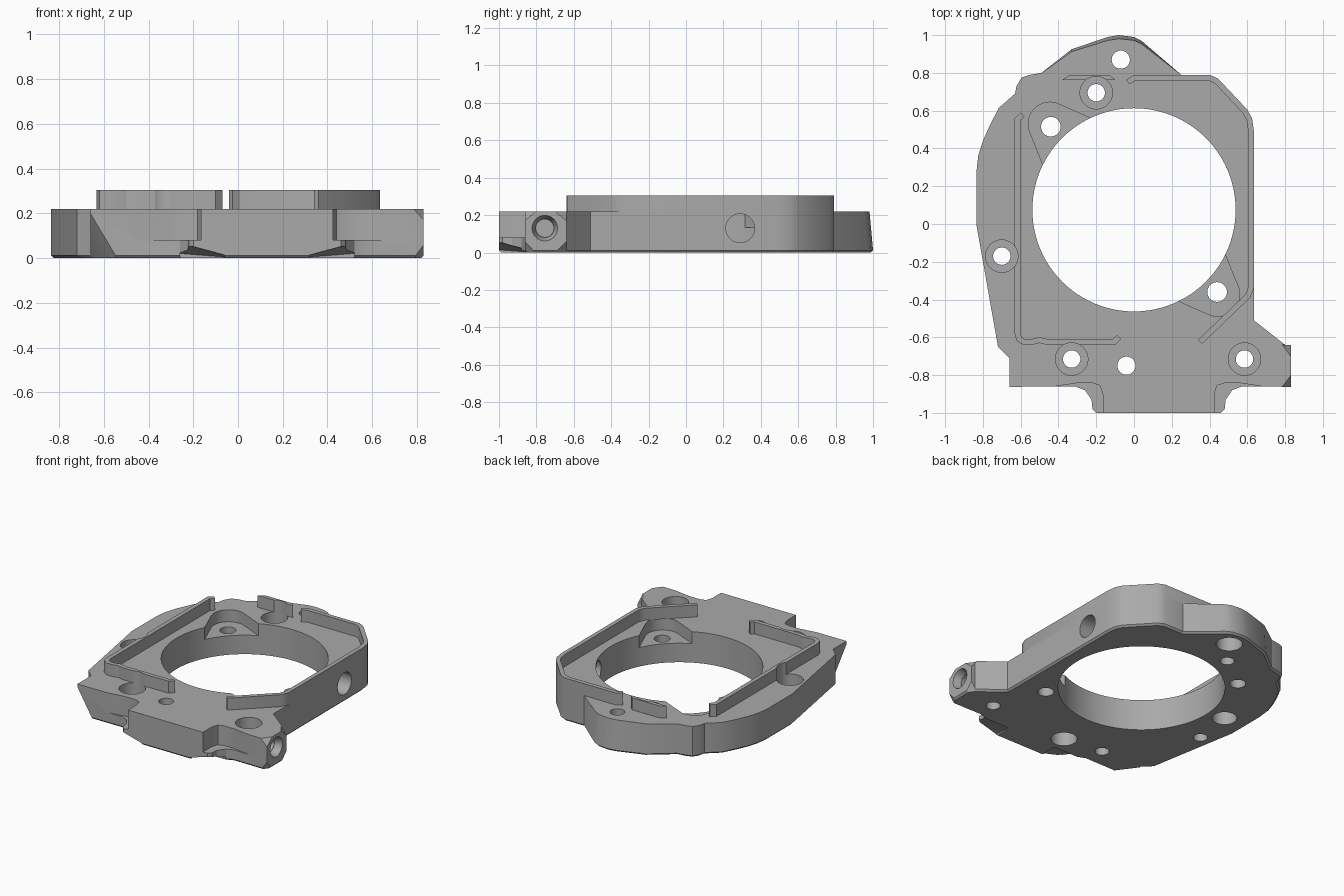
import bpy, bmesh, math
from mathutils import Vector

cube = bpy.data.objects.get("Cube")
if cube:
    bpy.data.objects.remove(cube)

GREY = (0.40, 0.40, 0.40, 1)
metal = bpy.data.materials.new("machined grey")
metal.use_nodes = True
metal.diffuse_color = GREY
metal.node_tree.nodes["Principled BSDF"].inputs["Base Color"].default_value = GREY

TOP, RIM = 0.22, 0.305


def finish(name, bm):
    bmesh.ops.recalc_face_normals(bm, faces=bm.faces)
    mesh = bpy.data.meshes.new(name)
    bm.to_mesh(mesh)
    bm.free()
    mesh.materials.append(metal)
    ob = bpy.data.objects.new(name, mesh)
    bpy.context.scene.collection.objects.link(ob)
    return ob


def prism(name, outline, z0, z1, chamfer=0):
    bm = bmesh.new()
    base = bm.faces.new([bm.verts.new((x, y, z0)) for x, y in outline])
    ext = bmesh.ops.extrude_face_region(bm, geom=[base], use_keep_orig=True)
    for v in ext["geom"]:
        if isinstance(v, bmesh.types.BMVert):
            v.co.z = z1
    if chamfer:
        bmesh.ops.recalc_face_normals(bm, faces=bm.faces)
        bmesh.ops.bevel(bm, geom=list(base.edges), offset=chamfer, segments=1,
                        affect='EDGES')
    return finish(name, bm)


def hull(name, points):
    bm = bmesh.new()
    for p in points:
        bm.verts.new(p)
    res = bmesh.ops.convex_hull(bm, input=bm.verts)
    bmesh.ops.delete(bm, geom=list({v for v in res["geom_interior"] + res["geom_unused"]
                     if isinstance(v, bmesh.types.BMVert)}), context='VERTS')
    return finish(name, bm)


def circle(cx, cy, r, n=40):
    return [(cx + r * math.cos(2 * math.pi * i / n), cy + r * math.sin(2 * math.pi * i / n))
            for i in range(n)]


def drill(x, y, r, z0=-0.1, z1=0.4, n=40):
    return prism("drill_cutter", circle(x, y, r, n), z0, z1)


def side_drill(y, z, r0, r1, x0, x1):
    # Bore along x, radius r0 at x0 and r1 at x1
    ends = [(x, p) for x, r in ((x0, r0), (x1, r1)) for p in circle(y, z, r)]
    return hull("side_drill_cutter", [(x, a, b) for x, (a, b) in ends])


def wall(name, path, thick=0.03):
    # Strip standing on the plate, thickened to the right of its path
    pts = [Vector(p) for p in path]
    inner = []
    for i, p in enumerate(pts):
        dirs = []
        if i > 0:
            dirs.append((p - pts[i - 1]).normalized())
        if i < len(pts) - 1:
            dirs.append((pts[i + 1] - p).normalized())
        norms = [Vector((d.y, -d.x)) for d in dirs]
        n = sum(norms, Vector((0, 0))).normalized()
        inner.append(p + n * (thick / n.dot(norms[0])))
    return prism(name, [tuple(p) for p in pts + inner[::-1]], TOP, RIM)


# Main plate
outline = [(-.835, 0), (-.835, .27), (-.825, .36), (-.8, .44), (-.76, .53), (-.715, .615),
           (-.63, .69), (-.622, .73), (-.595, .775), (-.55, .79), (-.49, .8), (-.33, .925),
           (-.14, .99), (-.08, 1), (0, .99), (.04, .97), (.25, .79), (.4, .79), (.445, .77),
           (.6, .605), (.625, .56), (.635, .49), (.635, -.51), (.8, -.64), (.83, -.64),
           (.83, -.862), (.57, -.86), (.52, -.88), (.485, -.93), (.48, -.98), (.46, -1),
           (-.2, -1), (-.22, -.98), (-.225, -.93), (-.26, -.88), (-.31, -.86),
           (-.66, -.862), (-.66, -.71), (-.72, -.65)]
plate = prism("base_plate", outline, 0, TOP, chamfer=0.012)
for v in plate.data.vertices:
    if v.co.y > .8 and v.co.z > .1:
        v.co.y -= .09 * (v.co.y - .79)

# Raised rim walls
walls = [
    wall("right_rim_wall", [(-.04, .765), (0, .79), (.4, .79), (.445, .77), (.6, .605),
                            (.625, .56), (.635, .49), (.635, -.34), (.615, -.39), (.36, -.635)]),
    wall("left_rim_wall", [(-.07, -.61), (-.1, -.64), (-.46, -.64), (-.5, -.63), (-.54, -.64),
                           (-.585, -.64), (-.62, -.62), (-.632, -.58), (-.632, .56), (-.6, .59)]),
    prism("back_rim_wall", [(-.38, .763), (-.1, .763), (-.13, .79), (-.34, .79)], TOP, RIM),
]
# Square the angled wall ends
for w, cx in ((walls[0], -.04), (walls[1], -.07)):
    for v in w.data.vertices:
        if abs(v.co.x - cx) < .03 and abs(v.co.y) > .5:
            v.co.y = max(-.612, min(.763, v.co.y)) if v.co.x != cx else v.co.y

# Central bore and recessed corner pockets
cutters = [drill(0, .075, .538, n=96)]
for s in (1, -1):
    pts = circle(-.445, .53, .115) + [(-.48, .31), (-.23, .56), (-.2, .3)]
    cutters.append(hull("pocket_cutter", [(s * x, .0775 + s * (y - .0775), z)
                                          for x, y in pts for z in (.135, .4)]))
    cutters.append(drill(-.44 * s, .0775 + s * .4375, .052))

# Screw holes: counterbored from above, then from below
top_bores = []
for x, y in ((-.2, .695), (-.7, -.17), (-.33, -.715), (.585, -.715)):
    cutters.append(drill(x, y, .046))
    bore = drill(x, y, .086, z0=.12)
    cutters.append(bore)
    top_bores.append(bore)
for x, y in ((-.07, .87), (-.04, -.75)):
    cutters += [drill(x, y, .048), drill(x, y, .085, z1=.1)]
cutters.append(drill(-.66, .12, .08, z1=.12))

# Side bores
cutters.append(side_drill(.29, .13, .077, .077, .38, .7))
cutters.append(side_drill(-.755, .13, .047, .047, .68, .9))
cutters.append(side_drill(-.755, .13, .05, .072, .78, .84))

# Ledges and ramps beside the front tab
for s in (1, -1):
    def mx(x):
        return .13 + s * (x - .13)
    ledge = [(mx(x), y) for x, y in ((-.165, -1.05), (-.165, -.9), (-.18, -.855), (-.22, -.842),
                                     (-.3, -.842), (-.44, -.863), (-.44, -1.05))]
    cutters.append(prism("ledge_cutter", ledge, .08, .4))
    cutters.append(hull("ramp_cutter", [(mx(x), y, z) for y, k in ((-1.03, 1), (-.87, .3))
                                        for x, z in ((-.26, .07 * k), (-.06, .016 * k),
                                                     (-.06, -.05), (-.26, -.05))]))

# Clipped corners of the right lug and undercut left front corner
for y, d in ((-.862, .06), (-.64, -.06)):
    for z, h in ((0, .06), (TOP, -.05)):
        e = Vector((.83, y, z))
        far = e + Vector((.1, -d, -h))
        legs = [e + Vector((-.045, 0, 0)), e + Vector((0, d, 0)), e + Vector((0, 0, h))]
        big = [e + (p - e) * 1.0 for p in legs]
        cutters.append(hull("lug_corner_cutter", big + [far]))
cutters.append(hull("undercut_cutter", [(-.66, -.862, .2), (-.54, -.862, 0), (-.66, -.7, 0),
                                        (-.75, -.95, -.05)]))


def cut(ob, tools):
    bpy.context.view_layer.objects.active = ob
    for t in tools:
        m = ob.modifiers.new("cut", 'BOOLEAN')
        m.operation, m.solver, m.object = 'DIFFERENCE', 'EXACT', t
        bpy.ops.object.modifier_apply(modifier=m.name)


cut(plate, cutters)
for w in walls:
    cut(w, top_bores)
for c in cutters:
    bpy.data.objects.remove(c)

# Smooth the round bores, keep machined edges sharp
bpy.ops.object.select_all(action='DESELECT')
for ob in [plate] + walls:
    ob.select_set(True)
bpy.context.view_layer.objects.active = plate
bpy.ops.object.shade_smooth_by_angle(angle=math.radians(25))
